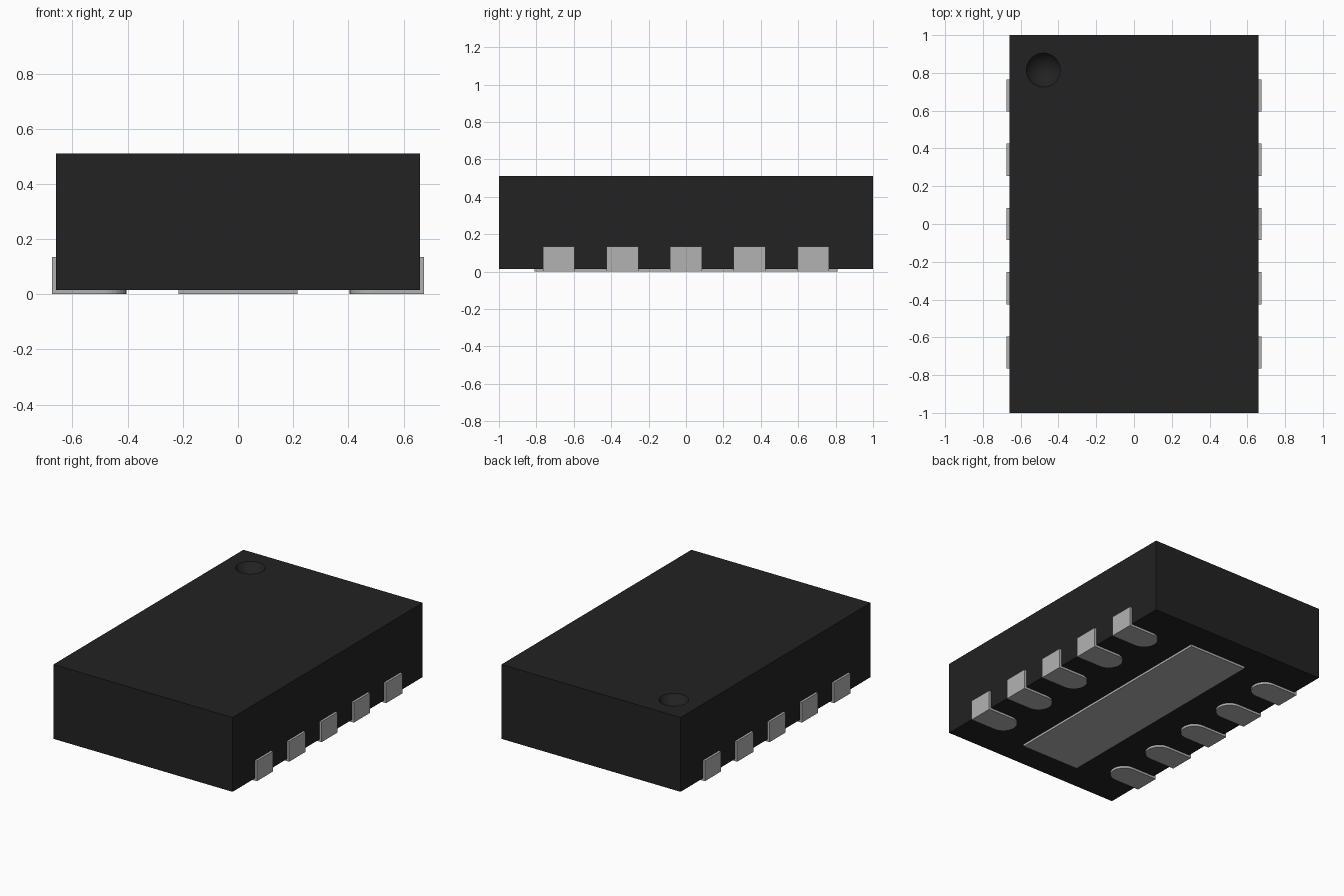
import bpy, bmesh, math

if "Cube" in bpy.data.objects:
    bpy.data.objects.remove(bpy.data.objects["Cube"], do_unlink=True)


def material(name, color):
    m = bpy.data.materials.new(name)
    m.use_nodes = True
    m.diffuse_color = color
    m.node_tree.nodes["Principled BSDF"].inputs["Base Color"].default_value = color
    return m


black = material("black plastic", (0.016, 0.016, 0.016, 1))
silver = material("silver metal", (0.45, 0.45, 0.45, 1))


def prism(bm, outline, z0, z1):
    """Extrude a counter-clockwise xy outline from z0 to z1."""
    face = bm.faces.new([bm.verts.new((x, y, z0)) for x, y in outline])
    top = bmesh.ops.extrude_face_region(bm, geom=[face])["geom"]
    for v in top:
        if isinstance(v, bmesh.types.BMVert):
            v.co.z = z1


def rect(x0, x1, y0, y1):
    return [(x0, y0), (x1, y0), (x1, y1), (x0, y1)]


def finish(bm, name, mat):
    bmesh.ops.recalc_face_normals(bm, faces=bm.faces)
    mesh = bpy.data.meshes.new(name)
    bm.to_mesh(mesh)
    bm.free()
    mesh.materials.append(mat)
    obj = bpy.data.objects.new(name, mesh)
    bpy.context.collection.objects.link(obj)
    return obj


BASE, TOP, HALF_X, OUT_X = 0.015, 0.51, 0.66, 0.675

# Moulded body
bm = bmesh.new()
prism(bm, rect(-HALF_X, HALF_X, -1, 1), BASE, TOP)
body = finish(bm, "body", black)

# Round bowl marking the first lead
rim, depth = 0.09, 0.05
radius = (rim ** 2 + depth ** 2) / (2 * depth)
bpy.ops.mesh.primitive_uv_sphere_add(segments=48, ring_count=32, radius=radius,
                                     location=(-0.48, 0.815, TOP - depth + radius))
cutter = bpy.context.object
cutter.name = "dimple_cutter"
cutter.data.materials.append(black)
cutter.hide_render = True
cut = body.modifiers.new("dimple", "BOOLEAN")
cut.operation, cut.solver, cut.object = "DIFFERENCE", "EXACT", cutter

bpy.ops.object.select_all(action="DESELECT")
body.select_set(True)
bpy.context.view_layer.objects.active = body
bpy.ops.object.modifier_apply(modifier=cut.name)
bpy.data.objects.remove(cutter, do_unlink=True)
bpy.ops.object.shade_smooth_by_angle(angle=math.radians(25))

# Central pad underneath
bm = bmesh.new()
prism(bm, rect(-0.215, 0.215, -0.81, 0.81), 0, BASE)
finish(bm, "centre_pad", silver)

# Leads: upright side plate plus a foot with a rounded inner end
HALF_W, INNER = 0.085, 0.405
for side, label in ((1, "left"), (-1, "right")):
    for i in range(5):
        y = (i - 2) * 0.34
        bm = bmesh.new()
        prism(bm, rect(HALF_X, OUT_X, y - HALF_W, y + HALF_W), 0, 0.135)
        foot = [(HALF_X, y - HALF_W), (HALF_X, y + HALF_W)]
        for k in range(17):
            a = math.pi * (0.5 + k / 16)
            foot.append((INNER + HALF_W + HALF_W * math.cos(a), y + HALF_W * math.sin(a)))
        prism(bm, foot, 0, BASE)
        for v in bm.verts:
            v.co.x *= side
        finish(bm, f"{label}_lead_{i + 1}", silver)
